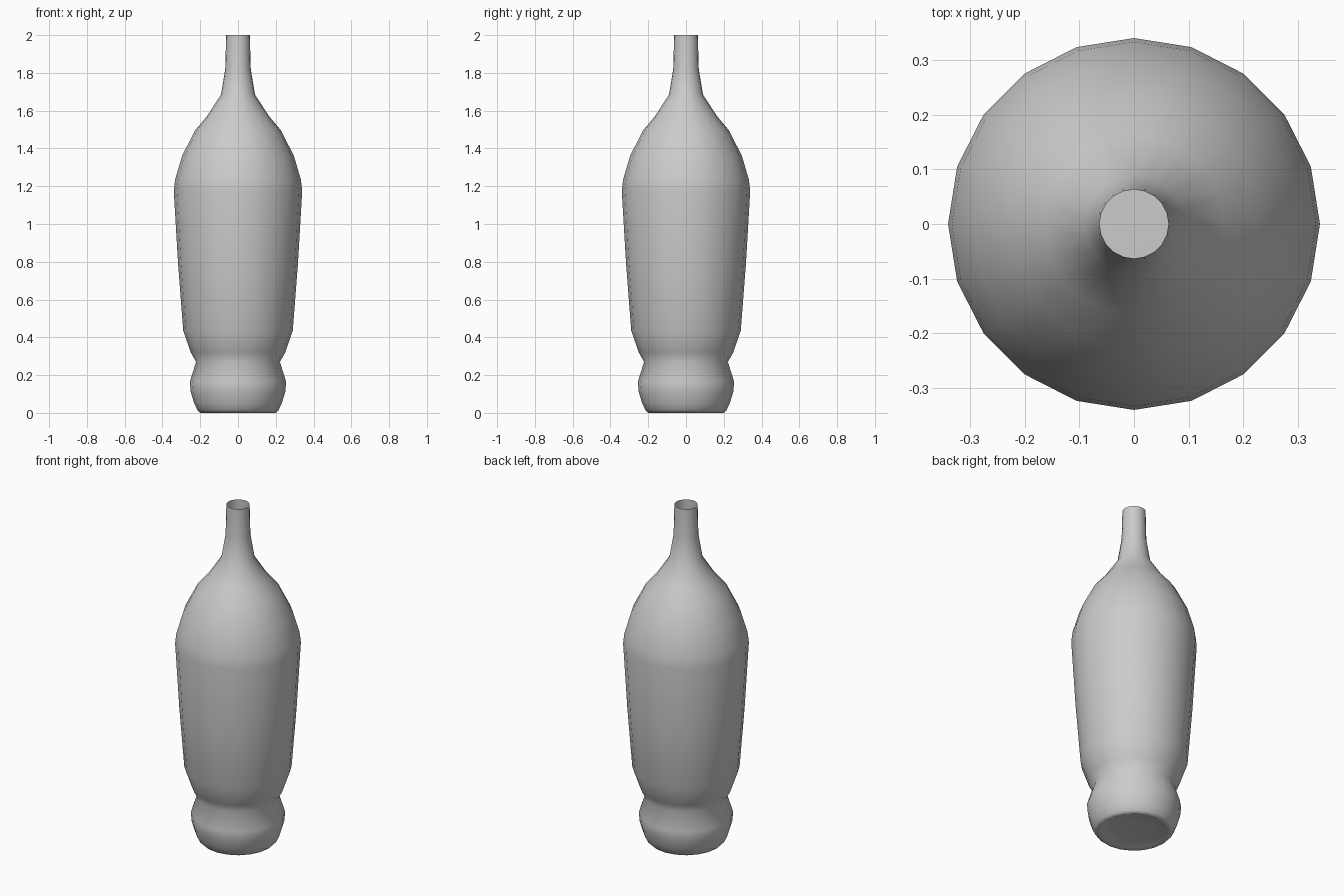
import bpy, bmesh, math

if "Cube" in bpy.data.objects:
    bpy.data.objects.remove(bpy.data.objects["Cube"])

SIDES = 20

# Half-profile (radius, height), from the recessed base up to the open lip
profile = [
    (0.10, 0.012), (0.18, 0.008), (0.20, 0.0), (0.215, 0.015),
    (0.232, 0.05), (0.25, 0.11), (0.255, 0.165), (0.222, 0.27),
    (0.25, 0.32), (0.29, 0.435), (0.317, 0.785), (0.34, 1.175),
    (0.333, 1.235), (0.296, 1.36), (0.228, 1.495), (0.165, 1.57),
    (0.09, 1.685), (0.067, 1.825), (0.063, 2.0),
]


def lathe(name, points, sides):
    bm = bmesh.new()
    rings = []
    for r, z in points:
        rings.append([bm.verts.new((r * math.cos(2 * math.pi * i / sides),
                                    r * math.sin(2 * math.pi * i / sides), z))
                      for i in range(sides)])
    for low, high in zip(rings, rings[1:]):
        for i in range(sides):
            j = (i + 1) % sides
            bm.faces.new((low[i], low[j], high[j], high[i]))
    # Close the base with a fan
    centre = bm.verts.new((0, 0, points[0][1]))
    for i in range(sides):
        bm.faces.new((centre, rings[0][(i + 1) % sides], rings[0][i]))
    mesh = bpy.data.meshes.new(name)
    bm.to_mesh(mesh)
    bm.free()
    obj = bpy.data.objects.new(name, mesh)
    bpy.context.collection.objects.link(obj)
    return obj


# Bottle: one thin smooth shell, open at the neck
bottle = lathe("bottle", profile, SIDES)
bpy.context.view_layer.objects.active = bottle
bottle.select_set(True)
bpy.ops.object.shade_smooth_by_angle(angle=math.radians(75))
